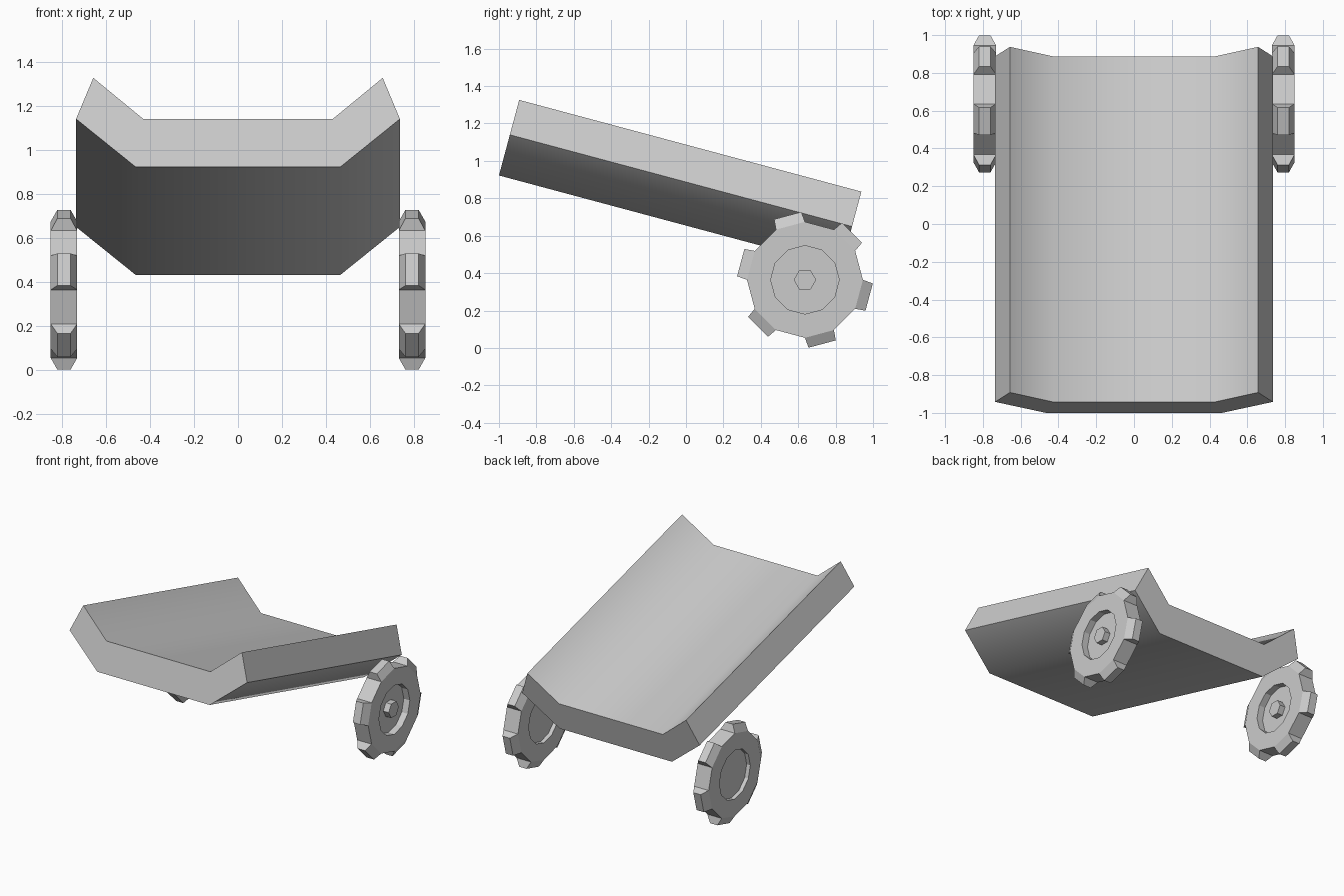
import bpy, bmesh
from math import sin, cos, pi, radians
from mathutils import Vector

if "Cube" in bpy.data.objects:
    bpy.data.objects.remove(bpy.data.objects["Cube"])


def add_object(name, bm):
    bmesh.ops.recalc_face_normals(bm, faces=bm.faces[:])
    mesh = bpy.data.meshes.new(name)
    bm.to_mesh(mesh)
    bm.free()
    obj = bpy.data.objects.new(name, mesh)
    bpy.context.collection.objects.link(obj)
    return obj


# Tilted trough bed: cross-section swept along the slope
tilt = radians(15)
along = Vector((0, cos(tilt), -sin(tilt)))
up = Vector((0, sin(tilt), cos(tilt)))
half = [(0.465, 0), (0.735, 0.225), (0.657, 0.418), (0.43, 0.225)]
profile = half + [(-x, v) for x, v in reversed(half)]
start = Vector((0, -1, 0.922))
bm = bmesh.new()
face = bm.faces.new([bm.verts.new(start + Vector((x, 0, 0)) + up * v) for x, v in profile])
ext = bmesh.ops.extrude_face_region(bm, geom=[face], use_keep_orig=True)
bmesh.ops.translate(bm, vec=along * 1.894,
                    verts=[g for g in ext["geom"] if isinstance(g, bmesh.types.BMVert)])
bed = add_object("bed", bm)
bpy.context.view_layer.objects.active = bed
bed.select_set(True)
bpy.ops.object.shade_smooth_by_angle(angle=radians(45))


def ring(bm, x, r, n):
    return [bm.verts.new((x, r * cos(2 * pi * k / n), r * sin(2 * pi * k / n))) for k in range(n)]


def loft(bm, sections, n):
    """Join rings along the x axis, cap both ends, return the side faces by band."""
    rings = [ring(bm, x, r, n) for x, r in sections]
    bands = []
    for a, b in zip(rings, rings[1:]):
        bands.append([bm.faces.new((a[k], a[(k + 1) % n], b[(k + 1) % n], b[k])) for k in range(n)])
    bm.faces.new(rings[0])
    bm.faces.new(rings[-1])
    return bands


def make_wheel(name, x):
    # Recessed 12-sided disc
    bm = bmesh.new()
    bands = loft(bm, [(-0.03, 0.183), (-0.06, 0.183), (-0.06, 0.31),
                      (0.06, 0.31), (0.06, 0.183), (0.01, 0.183)], 12)
    bmesh.ops.recalc_face_normals(bm, faces=bm.faces[:])
    # Tread blocks on every other rim face, narrowing outwards
    treads = bmesh.ops.extrude_discrete_faces(bm, faces=bands[2][1::2])["faces"]
    for f in treads:
        c, n = f.calc_center_median(), f.normal.copy()
        n = Vector((0, c.y, c.z)).normalized()
        for v in f.verts:
            d = v.co - c
            v.co = c + Vector((d.x * 0.5, d.y * 0.94, d.z * 0.94)) + n * 0.056
    # Hexagonal hub in the +x recess
    loft(bm, [(0.005, 0.06), (0.055, 0.06)], 6)
    wheel = add_object(name, bm)
    wheel.location = (x, 0.636, 0.364)


make_wheel("left_wheel", -0.79)
make_wheel("right_wheel", 0.79)
